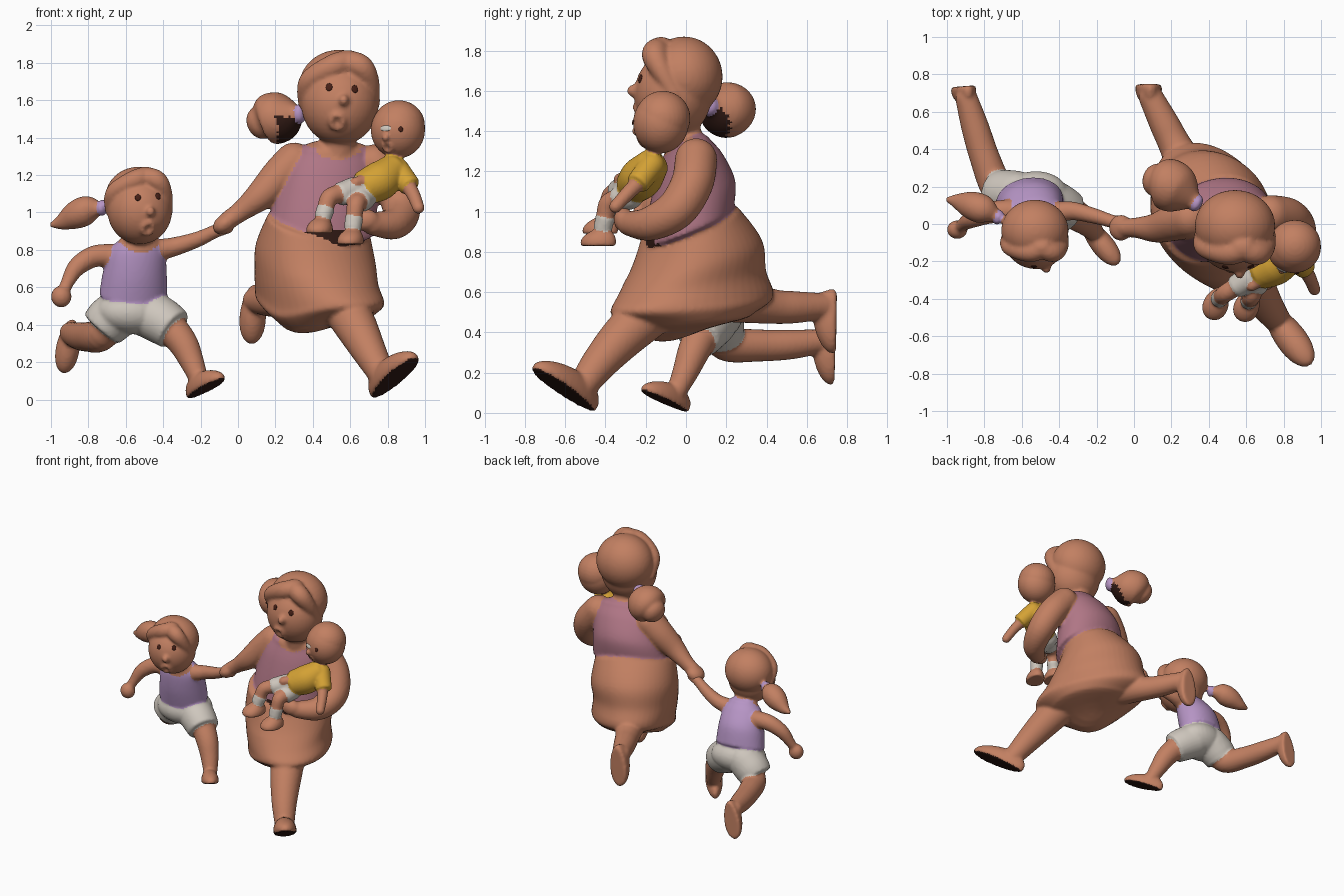
import bpy, bmesh, math
from mathutils import Vector, Matrix
from mathutils.bvhtree import BVHTree

if "Cube" in bpy.data.objects:
    bpy.data.objects.remove(bpy.data.objects["Cube"])

def material(name, rgb):
    m = bpy.data.materials.new(name)
    m.diffuse_color = (*rgb, 1)
    m.use_nodes = True
    m.node_tree.nodes["Principled BSDF"].inputs["Base Color"].default_value = m.diffuse_color
    return m

SKIN = material("warm_skin", (0.54, 0.215, 0.122))
MAUVE = material("mauve", (0.43, 0.18, 0.235))
LILAC = material("lilac", (0.47, 0.30, 0.56))
WHITE = material("off_white", (0.62, 0.57, 0.51))
YELLOW = material("yellow", (0.66, 0.36, 0.035))
DARK = material("dark_brown", (0.03, 0.010, 0.007))
EYE = material("eye_brown", (0.06, 0.014, 0.008))

def finish(name, bm, mat):
    bmesh.ops.recalc_face_normals(bm, faces=bm.faces)
    me = bpy.data.meshes.new(name)
    bm.to_mesh(me)
    bm.free()
    ob = bpy.data.objects.new(name, me)
    bpy.context.collection.objects.link(ob)
    me.materials.append(mat)
    return ob

def paint(ob, mat, rule):
    ob.data.materials.append(mat)
    for p in ob.data.polygons:
        if rule(p.center, p.normal):
            p.material_index = len(ob.data.materials) - 1

def spline(pts, n):
    # Catmull-Rom through points of any dimension
    out = []
    for i in range(len(pts) - 1):
        a, b, c, d = (pts[max(i - 1, 0)], pts[i], pts[i + 1], pts[min(i + 2, len(pts) - 1)])
        for t in [k / n for k in range(n)]:
            out.append([0.5 * (2 * q + (r - p) * t + (2 * p - 5 * q + 4 * r - s) * t * t
                               + (3 * q - p - 3 * r + s) * t ** 3) for p, q, r, s in zip(a, b, c, d)])
    return out + [list(pts[-1])]

def loft(name, pts, mat, cap=(1, 1), yaw=0, n=6, seg=28):
    # limb points: x,y,z,radius    body points: x,y,z,half width,half depth,pitch
    P = spline(pts, n)
    whole = Vector(P[-1][:3]) - Vector(P[0][:3])
    ref = min((Vector((0, 1, 0)), Vector((1, 0, 0)), Vector((0, 0, 1))), key=lambda v: abs(v.dot(whole)))
    rings = []
    for i, p in enumerate(P):
        if len(p) == 4:
            t = (Vector(P[min(i + 1, len(P) - 1)][:3]) - Vector(P[max(i - 1, 0)][:3])).normalized()
            u = t.cross(ref).normalized()
            rings.append((Vector(p[:3]), u * p[3], t.cross(u) * p[3], t))
        else:
            R = Matrix.Rotation(math.radians(yaw), 3, 'Z') @ Matrix.Rotation(math.radians(p[5]), 3, 'X')
            rings.append((Vector(p[:3]), R.col[0] * p[3], R.col[1] * p[4], R.col[2].copy()))
    def dome(ring, sign, f):
        c, u, v, t = ring
        r = min(u.length, v.length) * f * sign
        return [(c + t * r * math.sin(a), u * math.cos(a), v * math.cos(a), t) for a in (0.3, 0.6, 0.9, 1.2, 1.45)]
    rings = dome(rings[0], -1, cap[0])[::-1] + rings + dome(rings[-1], 1, cap[1])
    bm = bmesh.new()
    grid = [[bm.verts.new(c + u * math.cos(j * math.tau / seg) + v * math.sin(j * math.tau / seg))
             for j in range(seg)] for c, u, v, t in rings]
    for a, b in zip(grid, grid[1:]):
        for j in range(seg):
            bm.faces.new((a[j], a[(j + 1) % seg], b[(j + 1) % seg], b[j]))
    bm.faces.new(grid[0])
    bm.faces.new(grid[-1])
    return finish(name, bm, mat)

def ball(name, c, r, mat, rot=(0, 0, 0), seg=32):
    bm = bmesh.new()
    bmesh.ops.create_uvsphere(bm, u_segments=seg, v_segments=seg // 2, radius=1)
    R = Matrix.Rotation(rot[2], 3, 'Z') @ Matrix.Rotation(rot[1], 3, 'Y') @ Matrix.Rotation(rot[0], 3, 'X')
    bmesh.ops.transform(bm, matrix=Matrix.LocRotScale(Vector(c), R, Vector(r)), verts=bm.verts)
    return finish(name, bm, mat)

def foot(name, heel, toe, up, width, height, dark=False):
    heel, toe, up = Vector(heel), Vector(toe), Vector(up)
    ax = (toe - heel).normalized()
    up = (up - ax * up.dot(ax)).normalized()
    bm = bmesh.new()
    bmesh.ops.create_uvsphere(bm, u_segments=32, v_segments=20, radius=1)
    for v in bm.verts:
        x, y, z = v.co
        v.co = ((heel + toe) / 2 + ax * x * (toe - heel).length / 2 + up.cross(ax) * y * width * (0.9 + 0.14 * x)
                + up * max(z + 0.25, 0) / 1.25 * height * (1 - 0.2 * x))
    ob = finish(name, bm, SKIN)
    if dark:
        paint(ob, DARK, lambda c, n: n.dot(up) < -0.6)

def head(name, c, r, eyes, nose, mouth, s):
    # skull with facial features laid on its front surface
    ball(name + "_head", c, r, SKIN, seg=40)
    def on(x, z):
        q = 1 - ((x - c[0]) / r[0]) ** 2 - ((z - c[2]) / r[2]) ** 2
        return Vector((x, c[1] - r[1] * math.sqrt(max(q, 0)), z))
    for i, e in enumerate(eyes):
        p, white = on(*e), name == "baby" and i == 0
        w = (0.032, 0.006, 0.016) if white else (0.017 * s, 0.006, 0.02 * s)
        ball("eye_%d_of_" % i + name, p, w, WHITE if white else EYE, (-0.25, 0, (p.x - c[0]) / r[0]), 12)
    ball(name + "_nose", on(*nose), (0.026 * s, 0.036 * s, 0.03 * s), SKIN, seg=16)
    R = Matrix.Rotation((mouth[0] - c[0]) / r[0], 3, 'Z') @ Matrix.Rotation((c[2] - mouth[1]) / r[2] * 0.9, 3, 'X')
    ring = [on(*mouth) + R @ Vector((0.03 * s * math.cos(a), 0, 0.037 * s * math.sin(a)))
            for a in [i * math.tau / 16 for i in range(18)]]
    loft(name + "_lips", [(*p, 0.014 * s) for p in ring], SKIN, n=1, seg=10)

def hair(name, c, r, s, front):
    # rounded cap with two swept locks over the forehead, parted at one side
    ball(name + "_hair_cap", c, r, SKIN, seg=40)
    for side, part in ((-1, 0.05), (1, 0.03)):
        loft(name + "_lock_%d" % side, [(c[0] + dx * s, front + dy * s, c[2] + dz * s, q * s) for dx, dy, dz, q in (
            (part, 0.03, 0.13, 0.06), (part + side * 0.08, 0.0, 0.105, 0.062),
            (side * 0.155, 0.03, 0.03, 0.05), (side * 0.18, 0.09, -0.08, 0.03))], SKIN)

def fuse(name, voxel):
    # weld all parts of one figure into a single soft skin, keeping part colours
    parts = [o for o in bpy.data.objects if o.name.startswith(name)]
    with bpy.context.temp_override(active_object=parts[0], object=parts[0], selected_objects=parts,
                                   selected_editable_objects=parts):
        bpy.ops.object.join()
    ob = parts[0]
    old = ob.data
    tree = BVHTree.FromPolygons([v.co for v in old.vertices], [p.vertices[:] for p in old.polygons])
    m = ob.modifiers.new("weld", 'REMESH')
    m.mode, m.voxel_size = 'VOXEL', voxel
    m = ob.modifiers.new("soften", 'SMOOTH')
    m.factor, m.iterations = 0.5, 3
    me = bpy.data.meshes.new_from_object(ob.evaluated_get(bpy.context.evaluated_depsgraph_get()))
    ob.modifiers.clear()
    me.materials.clear()
    for mat in old.materials:
        me.materials.append(mat)
    for p in me.polygons:
        p.material_index = old.polygons[tree.find_nearest(p.center)[2]].material_index
    ob.data, ob.name = me, name + "_figure"

# ---- mother: body ----
skirt = loft("mother_skirt", [
    (0.46, 0.04, 0.47, 0.25, 0.31, 5), (0.44, 0.03, 0.52, 0.30, 0.42, 5), (0.435, 0.03, 0.565, 0.30, 0.44, 6),
    (0.42, 0.03, 0.65, 0.305, 0.395, 9), (0.415, 0.05, 0.78, 0.315, 0.345, 15), (0.43, 0.02, 0.94, 0.29, 0.24, 23)],
    SKIN, cap=(0.15, 0.1), yaw=32, seg=48)
for v in skirt.data.vertices:  # hem sags at the front left
    if v.co.z < 0.65:
        v.co.z -= 0.09 * math.exp(-((v.co.x - 0.3) ** 2 + (v.co.y + 0.13) ** 2) / 0.05) * min(1, (0.65 - v.co.z) / 0.1)
top = loft("mother_top", [(0.455, 0.015, 0.92, 0.295, 0.237, 23), (0.47, 0.03, 1.08, 0.275, 0.225, 20),
                          (0.50, 0.02, 1.24, 0.24, 0.165, 18), (0.52, 0.01, 1.33, 0.19, 0.11, 15)],
           MAUVE, cap=(0.1, 0.5), yaw=12, n=10, seg=48)
paint(top, SKIN, lambda c, n: c.y < 0.03 and c.z > 1.28 + 4 * (c.x - 0.53) ** 2)
paint(top, DARK, lambda c, n: c.y < 0 and c.z < 0.9 and 0.36 < c.x < 0.62)
loft("mother_neck", [(0.53, 0.0, 1.3, 0.1), (0.54, -0.03, 1.45, 0.09)], SKIN)

# ---- mother: limbs ----
loft("mother_reaching_arm", [(0.30, 0.03, 1.27, 0.105), (0.22, 0.01, 1.19, 0.1), (0.12, -0.02, 1.09, 0.08),
                             (0.02, -0.02, 1.01, 0.056), (-0.05, -0.02, 0.96, 0.05)], SKIN)
ball("mother_reaching_hand", (-0.07, -0.02, 0.94), (0.07, 0.07, 0.05), SKIN, (0, -0.6, 0))
loft("mother_holding_arm", [(0.73, 0.05, 1.26, 0.105), (0.83, 0.03, 1.14, 0.105), (0.875, -0.05, 1.01, 0.1),
                            (0.83, -0.18, 0.94, 0.085), (0.72, -0.28, 0.94, 0.062)], SKIN)
ball("mother_holding_hand", (0.68, -0.31, 0.96), (0.075, 0.05, 0.06), SKIN)
loft("mother_front_leg", [(0.52, -0.08, 0.58, 0.13), (0.62, -0.28, 0.41, 0.115), (0.70, -0.42, 0.26, 0.092),
                          (0.765, -0.51, 0.14, 0.072)], SKIN)
foot("mother_front_foot", (0.725, -0.455, 0.0), (0.95, -0.76, 0.22), (-0.35, 0.4, 0.9), 0.092, 0.125, True)
loft("mother_back_leg", [(0.33, 0.2, 0.57, 0.12), (0.22, 0.42, 0.53, 0.088), (0.16, 0.54, 0.525, 0.08),
                         (0.09, 0.68, 0.53, 0.066)], SKIN)
foot("mother_back_foot", (0.09, 0.75, 0.615), (0.07, 0.745, 0.295), (0, -1, 0.05), 0.078, 0.115)

# ---- mother: head and ponytail ----
head("mother", (0.545, -0.065, 1.58), (0.207, 0.192, 0.218), ((0.487, 1.67), (0.625, 1.66)),
     (0.565, 1.6), (0.53, 1.485), 1.1)
hair("mother", (0.54, -0.01, 1.67), (0.215, 0.192, 0.2), 1.05, -0.155)
ball("mother_hair_band", (0.335, 0.11, 1.53), (0.03, 0.05, 0.055), LILAC, (0, 0, -0.5), 20)
tail = loft("mother_ponytail", [(0.32, 0.12, 1.53, 0.045), (0.25, 0.17, 1.51, 0.125),
                                (0.17, 0.22, 1.50, 0.137), (0.12, 0.235, 1.48, 0.09)], SKIN, cap=(0.5, 0.8))
paint(tail, DARK, lambda c, n: n.y < 0.1 and c.x > 0.21 and c.z < 1.51)

# ---- baby ----
head("baby", (0.855, -0.125, 1.44), (0.145, 0.138, 0.15), ((0.79, 1.45), (0.87, 1.445)), (0.79, 1.4), (0.80, 1.35), 0.75)
ball("baby_hair", (0.86, -0.115, 1.465), (0.14, 0.137, 0.135), SKIN)
loft("baby_shirt", [(0.67, -0.26, 1.13, 0.092), (0.76, -0.22, 1.17, 0.105), (0.83, -0.17, 1.23, 0.085)],
     YELLOW, cap=(0.3, 0.7))
loft("baby_sleeve", [(0.85, -0.17, 1.23, 0.065), (0.92, -0.24, 1.14, 0.058)], YELLOW, cap=(1, 0.2))
loft("baby_arm", [(0.9, -0.22, 1.16, 0.042), (0.94, -0.29, 1.09, 0.036), (0.965, -0.35, 1.025, 0.032)], SKIN)
loft("baby_far_sleeve", [(0.77, -0.2, 1.23, 0.055), (0.7, -0.29, 1.18, 0.045)], YELLOW, cap=(1, 0.2))
loft("baby_far_arm", [(0.71, -0.28, 1.18, 0.033), (0.63, -0.33, 1.16, 0.03)], SKIN)
ball("baby_shorts", (0.64, -0.27, 1.11), (0.085, 0.085, 0.08), WHITE)
for i, (hip, knee, ankle) in enumerate((((0.62, -0.29, 1.12), (0.49, -0.37, 1.08), (0.445, -0.41, 0.95)),
                                        ((0.67, -0.28, 1.08), (0.63, -0.385, 1.04), (0.61, -0.42, 0.89)))):
    h, k, a = Vector(hip), Vector(knee), Vector(ankle)
    loft("baby_shorts_leg_%d" % i, [(*h, 0.07), (*h.lerp(k, 0.6), 0.062)], WHITE, cap=(1, 0.15))
    loft("baby_leg_%d" % i, [(*h.lerp(k, 0.4), 0.05), (*k, 0.048), (*k.lerp(a, 0.6), 0.042), (*a, 0.036)], SKIN)
    loft("baby_sock_%d" % i, [(*k.lerp(a, 0.45), 0.049), (*k.lerp(a, 0.85), 0.046)], WHITE, cap=(0.1, 0.1))
    foot("baby_foot_%d" % i, a + Vector((0.03, 0.07, -0.06)), a + Vector((-0.04, -0.1, -0.06)), (0, 0, 1), 0.075, 0.085)

# ---- girl: body ----
shirt = loft("girl_top", [(-0.56, 0.12, 0.56, 0.183, 0.135, 18), (-0.55, 0.09, 0.69, 0.17, 0.135, 18),
                          (-0.535, 0.05, 0.80, 0.145, 0.105, 16), (-0.525, 0.03, 0.86, 0.1, 0.075, 12)],
             LILAC, cap=(0.15, 0.4), yaw=10, n=10, seg=40)
paint(shirt, SKIN, lambda c, n: c.y < 0.03 and c.z > 0.79 + 4 * (c.x + 0.52) ** 2)
loft("girl_neck", [(-0.52, 0.02, 0.83, 0.07), (-0.52, -0.02, 0.93, 0.065)], SKIN)
ball("girl_shorts", (-0.555, 0.13, 0.475), (0.205, 0.15, 0.125), WHITE, (0.25, 0, 0.25))
loft("girl_shorts_front_leg", [(-0.48, 0.13, 0.46, 0.13), (-0.40, 0.09, 0.415, 0.125), (-0.345, 0.06, 0.375, 0.115)],
     WHITE, cap=(1, 0.1))
loft("girl_shorts_back_leg", [(-0.63, 0.155, 0.47, 0.13), (-0.69, 0.16, 0.42, 0.13), (-0.725, 0.165, 0.38, 0.122)],
     WHITE, cap=(1, 0.1))

# ---- girl: limbs ----
loft("girl_front_leg", [(-0.40, 0.1, 0.43, 0.09), (-0.30, 0.04, 0.31, 0.08), (-0.25, 0.0, 0.21, 0.066),
                        (-0.21, -0.045, 0.11, 0.05)], SKIN)
foot("girl_front_foot", (-0.265, 0.01, 0.0), (-0.08, -0.22, 0.11), (-0.25, 0.3, 0.9), 0.068, 0.1, True)
loft("girl_back_leg", [(-0.66, 0.15, 0.43, 0.09), (-0.735, 0.20, 0.345, 0.088), (-0.80, 0.36, 0.335, 0.08),
                       (-0.85, 0.52, 0.34, 0.074), (-0.895, 0.67, 0.355, 0.06)], SKIN)
foot("girl_back_foot", (-0.885, 0.738, 0.43), (-0.935, 0.735, 0.14), (0.1, -1, 0.1), 0.07, 0.105)
loft("girl_swinging_arm", [(-0.67, 0.07, 0.77, 0.062), (-0.77, 0.06, 0.765, 0.058), (-0.86, 0.03, 0.71, 0.05),
                           (-0.91, 0.0, 0.63, 0.036), (-0.93, -0.02, 0.58, 0.032)], SKIN)
ball("girl_swinging_hand", (-0.945, -0.03, 0.55), (0.055, 0.05, 0.058), SKIN)
loft("girl_reaching_arm", [(-0.42, 0.06, 0.80, 0.058), (-0.33, 0.07, 0.82, 0.05), (-0.22, 0.045, 0.855, 0.042),
                           (-0.12, 0.015, 0.90, 0.036), (-0.06, 0.0, 0.925, 0.04)], SKIN)

# ---- girl: head and ponytail ----
head("girl", (-0.525, -0.075, 1.01), (0.173, 0.166, 0.18), ((-0.535, 1.08), (-0.427, 1.087)),
     (-0.468, 1.005), (-0.482, 0.915), 0.95)
hair("girl", (-0.53, -0.035, 1.08), (0.18, 0.165, 0.165), 0.87, -0.15)
ball("girl_hair_band", (-0.725, 0.035, 1.025), (0.025, 0.042, 0.045), LILAC, (0, 0, -0.4), 20)
loft("girl_ponytail", [(-0.74, 0.045, 1.02, 0.035), (-0.80, 0.075, 1.015, 0.075), (-0.87, 0.1, 0.985, 0.075),
                       (-0.94, 0.12, 0.95, 0.045), (-0.99, 0.13, 0.935, 0.018)], SKIN, cap=(0.5, 1))

# ---- weld and smooth ----
for name, voxel in (("mother", 0.0125), ("girl", 0.011), ("baby", 0.0085)):
    fuse(name, voxel)
bpy.ops.object.select_all(action='SELECT')
bpy.context.view_layer.objects.active = bpy.data.objects["mother_figure"]
bpy.ops.object.shade_smooth_by_angle(angle=math.radians(60))
